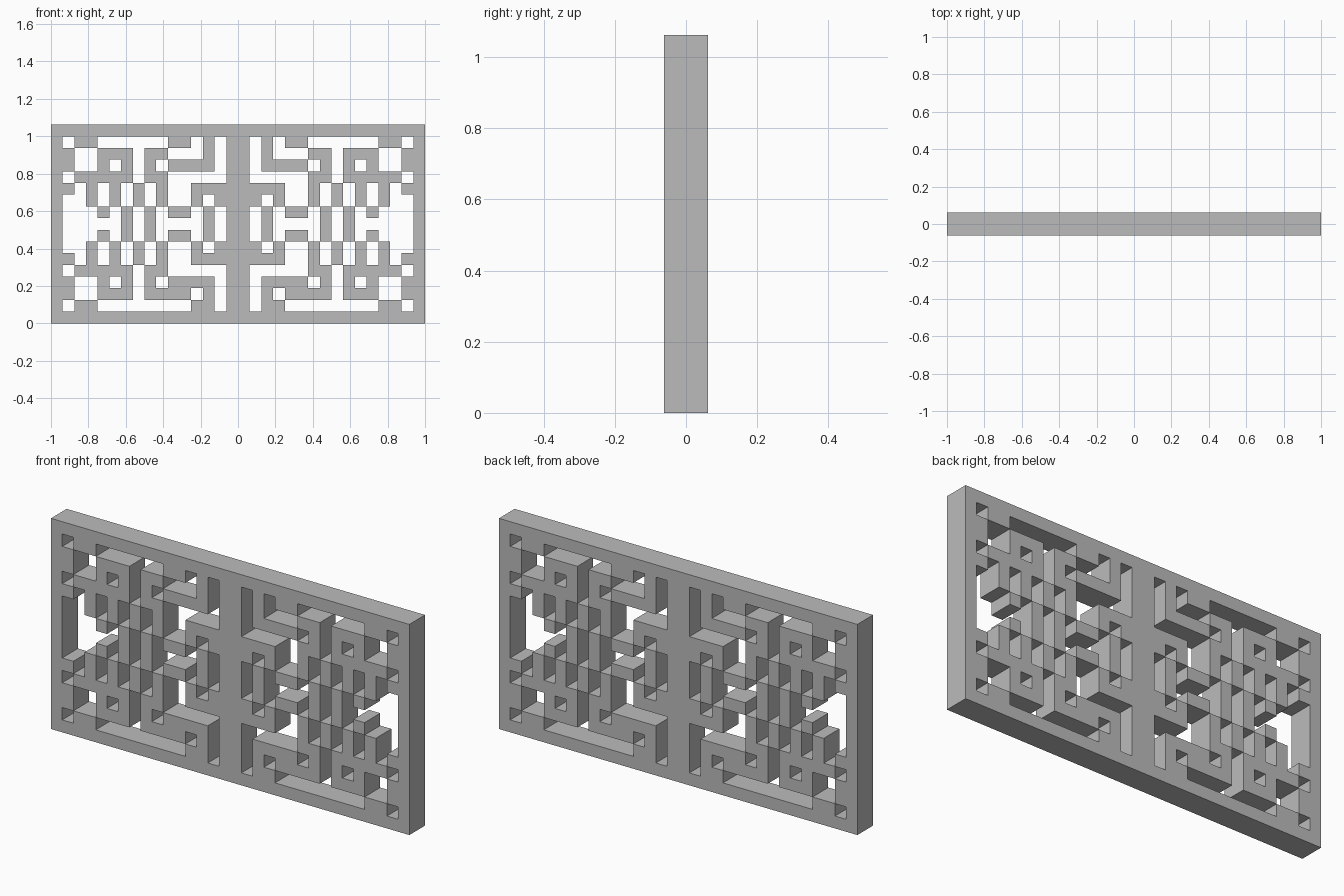
import bpy
import bmesh

cube = bpy.data.objects.get("Cube")
if cube:
    bpy.data.objects.remove(cube, do_unlink=True)

CELL = 0.0625
HALF_DEPTH = 0.0625

# Left half of the fretwork, top row first (# is solid, . is open)
upper = [
    "################",
    "#.##......##.#.#",
    "##..###.##...#.#",
    "##..#.#.#.####.#",
    "#.#####.##.....#",
    "##.#.#.#.#..####",
    "#..#.#.#.#..#.##",
    "#...#.#.#.##.#.#",
]
middle = ["#.....#.#....#.#"]
bottom = [
    "##..###.####.#.#",
    "#.##........##.#",
    "################",
]
rows = upper + middle + upper[:2:-1] + bottom
rows = [half + half[::-1] for half in rows]
height = len(rows) * CELL
width = len(rows[0]) * CELL

# Front sheet of solid cells with shared corners
bm = bmesh.new()
corners = {}


def corner(col, row):
    if (col, row) not in corners:
        corners[col, row] = bm.verts.new(
            (col * CELL - width / 2, -HALF_DEPTH, height - row * CELL))
    return corners[col, row]


for r, row in enumerate(rows):
    for c, mark in enumerate(row):
        if mark == "#":
            bm.faces.new([corner(c, r + 1), corner(c + 1, r + 1),
                          corner(c + 1, r), corner(c, r)])

# Thicken the sheet into a solid panel
result = bmesh.ops.extrude_face_region(bm, geom=bm.faces[:], use_keep_orig=True)
back = [v for v in result["geom"] if isinstance(v, bmesh.types.BMVert)]
bmesh.ops.translate(bm, verts=back, vec=(0, 2 * HALF_DEPTH, 0))
bmesh.ops.recalc_face_normals(bm, faces=bm.faces[:])

mesh = bpy.data.meshes.new("fretwork_panel")
bm.to_mesh(mesh)
bm.free()

# Plain grey material
grey = bpy.data.materials.new("plain_grey")
grey.use_nodes = True
color = (0.5, 0.5, 0.5, 1)
grey.diffuse_color = color
grey.node_tree.nodes["Principled BSDF"].inputs["Base Color"].default_value = color
mesh.materials.append(grey)

panel = bpy.data.objects.new("fretwork_panel", mesh)
bpy.context.collection.objects.link(panel)
